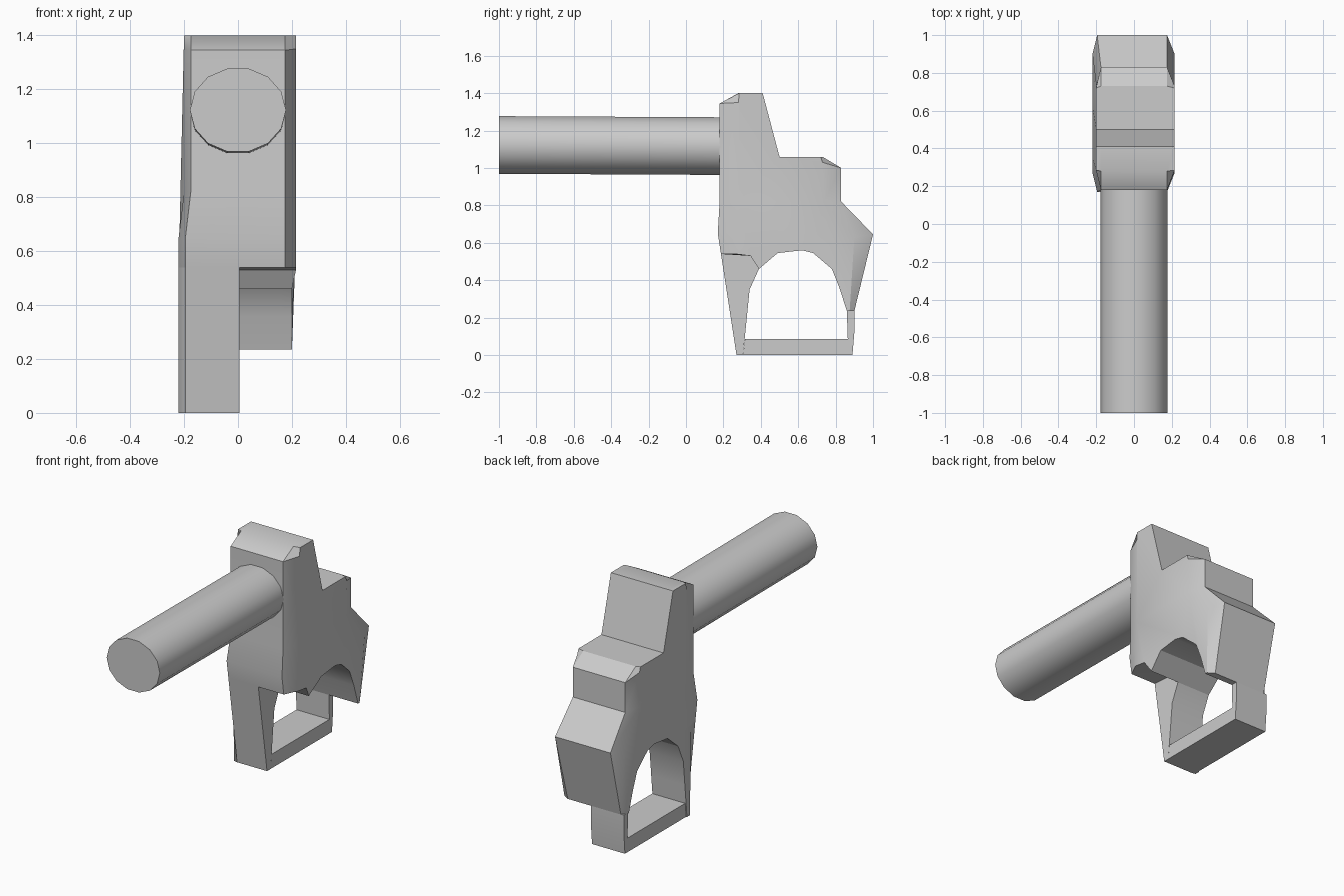
import bpy, bmesh, math

if "Cube" in bpy.data.objects:
    bpy.data.objects.remove(bpy.data.objects["Cube"])


def loft(name, rings, angle=30):
    """Skin a row of equal-length rings and cap both ends."""
    bm = bmesh.new()
    loops = [[bm.verts.new(p) for p in ring] for ring in rings]
    n = len(rings[0])
    for a, b in zip(loops, loops[1:]):
        for i in range(n):
            j = (i + 1) % n
            bm.faces.new((a[i], a[j], b[j], b[i]))
    bm.faces.new(loops[0])
    bm.faces.new(loops[-1])
    bmesh.ops.recalc_face_normals(bm, faces=bm.faces)
    mesh = bpy.data.meshes.new(name)
    bm.to_mesh(mesh)
    bm.free()
    obj = bpy.data.objects.new(name, mesh)
    bpy.context.collection.objects.link(obj)
    bpy.ops.object.select_all(action='DESELECT')
    obj.select_set(True)
    bpy.context.view_layer.objects.active = obj
    bpy.ops.object.shade_smooth_by_angle(angle=math.radians(angle))
    return obj


def ring(profile, width):
    """Place a (y, z) profile at an x that may depend on z."""
    return [(width(z), y, z) for y, z in profile]


def left(z):
    return -0.20 if z > 0.8 else -0.22


def right(z):
    return 0.215 if z > 0.5 else 0.20


# Main body: full profile in the middle, front and back corners drawn in at the sides
arch = [(0.86, 0.235), (0.82, 0.36), (0.78, 0.46), (0.68, 0.545), (0.62, 0.56),
        (0.49, 0.545), (0.39, 0.46), (0.345, 0.53)]
core = [(0.187, 0.54), (0.17, 0.65), (0.18, 0.82), (0.18, 1.345), (0.28, 1.40), (0.41, 1.40),
        (0.50, 1.06), (0.73, 1.06), (0.83, 1.0), (0.83, 0.82), (1.0, 0.645),
        (0.90, 0.235)] + arch
side = [(0.27, 0.54), (0.27, 0.65), (0.28, 0.82), (0.28, 1.35), (0.285, 1.40), (0.41, 1.40),
        (0.50, 1.06), (0.72, 1.06), (0.73, 1.03), (0.735, 0.82), (0.90, 0.63),
        (0.875, 0.235)] + arch
loft("body", [ring(side, left),
              ring(core, lambda z: left(z) + 0.025),
              ring(core, lambda z: right(z) - 0.04),
              ring(side, right)])

# Half-width front leg below the body
leg_back = [(0.305, 0), (0.325, 0.2), (0.34, 0.35), (0.39, 0.46), (0.345, 0.54)]
leg_core = [(0.187, 0.54), (0.27, 0)] + leg_back
leg_side = [(0.27, 0.54), (0.275, 0)] + leg_back
loft("front_leg", [ring(leg_side, lambda z: -0.22),
                   ring(leg_core, lambda z: -0.195),
                   ring(leg_core, lambda z: 0.005)])

# Bottom bar and rear post closing the opening
frame = [(0.305, 0), (0.89, 0), (0.90, 0.12), (0.90, 0.237), (0.86, 0.237),
         (0.865, 0.085), (0.315, 0.085)]
loft("lower_frame", [ring(frame, lambda z: -0.215), ring(frame, lambda z: 0.005)])

# Fourteen-sided barrel
turns = [2 * math.pi * i / 14 for i in range(14)]
loft("barrel", [[(0.178 * math.cos(t), y, 1.12 + dz + 0.158 * math.sin(t)) for t in turns]
                for y, dz in ((-1.0, 0.003), (0.19, -0.003))], 40)
